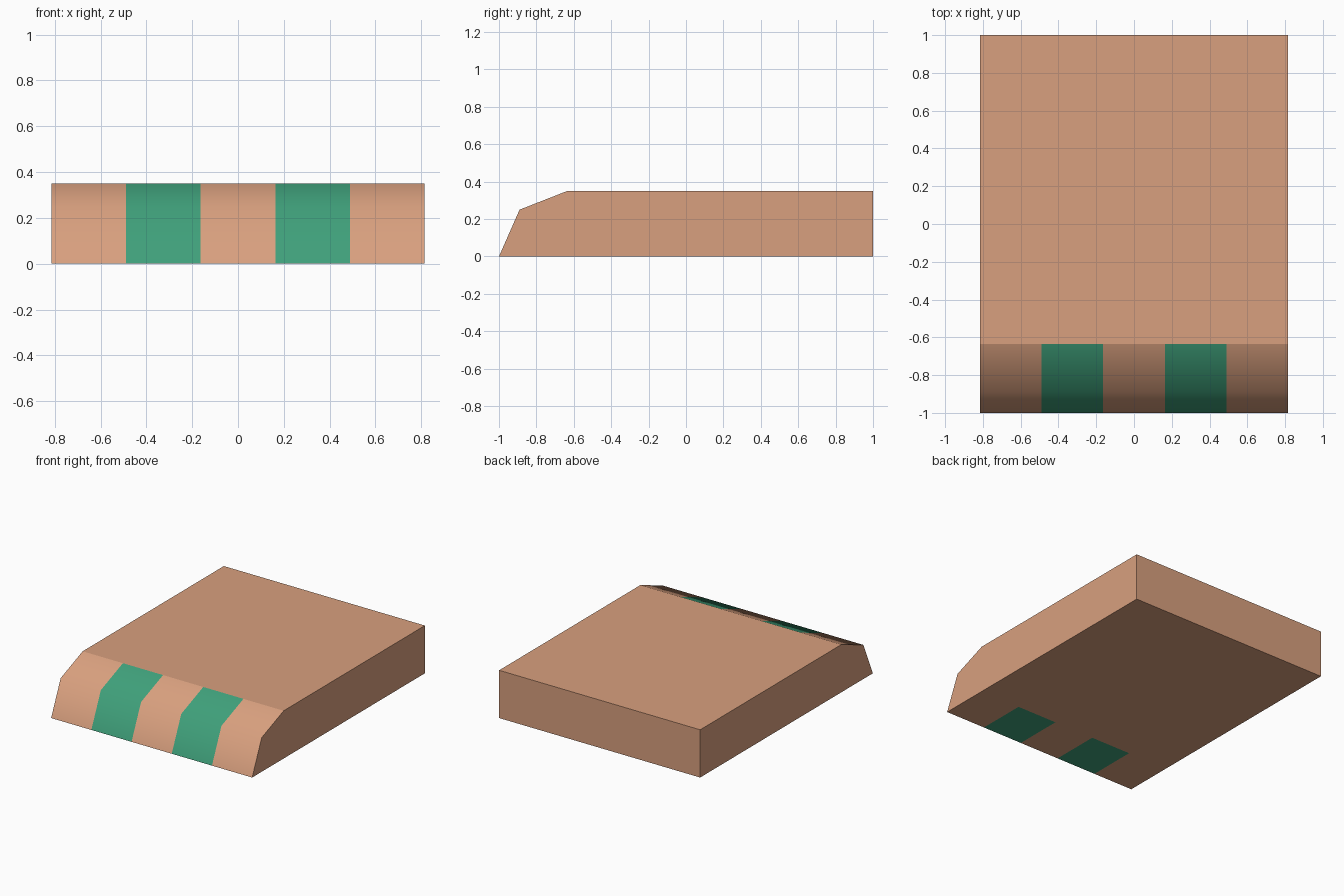
import bpy
import bmesh

cube = bpy.data.objects.get("Cube")
if cube:
    bpy.data.objects.remove(cube, do_unlink=True)

HALF_WIDTH = 0.815
NOSE_END = -0.635
STRIPE_IN, STRIPE_OUT = 0.163, 0.489


def make_material(name, color):
    mat = bpy.data.materials.new(name)
    mat.use_nodes = True
    mat.diffuse_color = color
    mat.node_tree.nodes["Principled BSDF"].inputs["Base Color"].default_value = color
    return mat


tan = make_material("tan", (0.69, 0.35, 0.21, 1))
green = make_material("green", (0.05, 0.35, 0.195, 1))

# Slab: side profile swept across the width
profile = [(-1, 0), (-0.89, 0.25), (NOSE_END, 0.35), (1, 0.35), (1, 0)]
bm = bmesh.new()
side = bm.faces.new([bm.verts.new((-HALF_WIDTH, y, z)) for y, z in profile])
swept = bmesh.ops.extrude_face_region(bm, geom=[side], use_keep_orig=True)
for v in swept["geom"]:
    if isinstance(v, bmesh.types.BMVert):
        v.co.x = HALF_WIDTH
bmesh.ops.recalc_face_normals(bm, faces=bm.faces)


def cut(point, normal):
    bmesh.ops.bisect_plane(bm, geom=bm.verts[:] + bm.edges[:] + bm.faces[:],
                           dist=0.0001, plane_co=point, plane_no=normal)


# Stripe borders, and the line where the sloped nose ends
for x in (-STRIPE_OUT, -STRIPE_IN, STRIPE_IN, STRIPE_OUT):
    cut((x, 0, 0), (1, 0, 0))
cut((0, NOSE_END, 0), (0, 1, 0))
bm.normal_update()

# Two green stripes wrap the nose and its underside
for f in bm.faces:
    c = f.calc_center_median()
    striped = STRIPE_IN < abs(c.x) < STRIPE_OUT and c.y < NOSE_END
    f.material_index = int(striped)
    f.smooth = True

# The two nose slopes blend smoothly; every other corner is sharp
for e in bm.edges:
    if len(e.link_faces) == 2:
        a, b = (f.normal for f in e.link_faces)
        e.smooth = a.dot(b) > 0.999 or (a.y < -0.1 and b.y < -0.1)

mesh = bpy.data.meshes.new("striped_slab")
bm.to_mesh(mesh)
bm.free()
mesh.materials.append(tan)
mesh.materials.append(green)
slab = bpy.data.objects.new("striped_slab", mesh)
bpy.context.collection.objects.link(slab)
